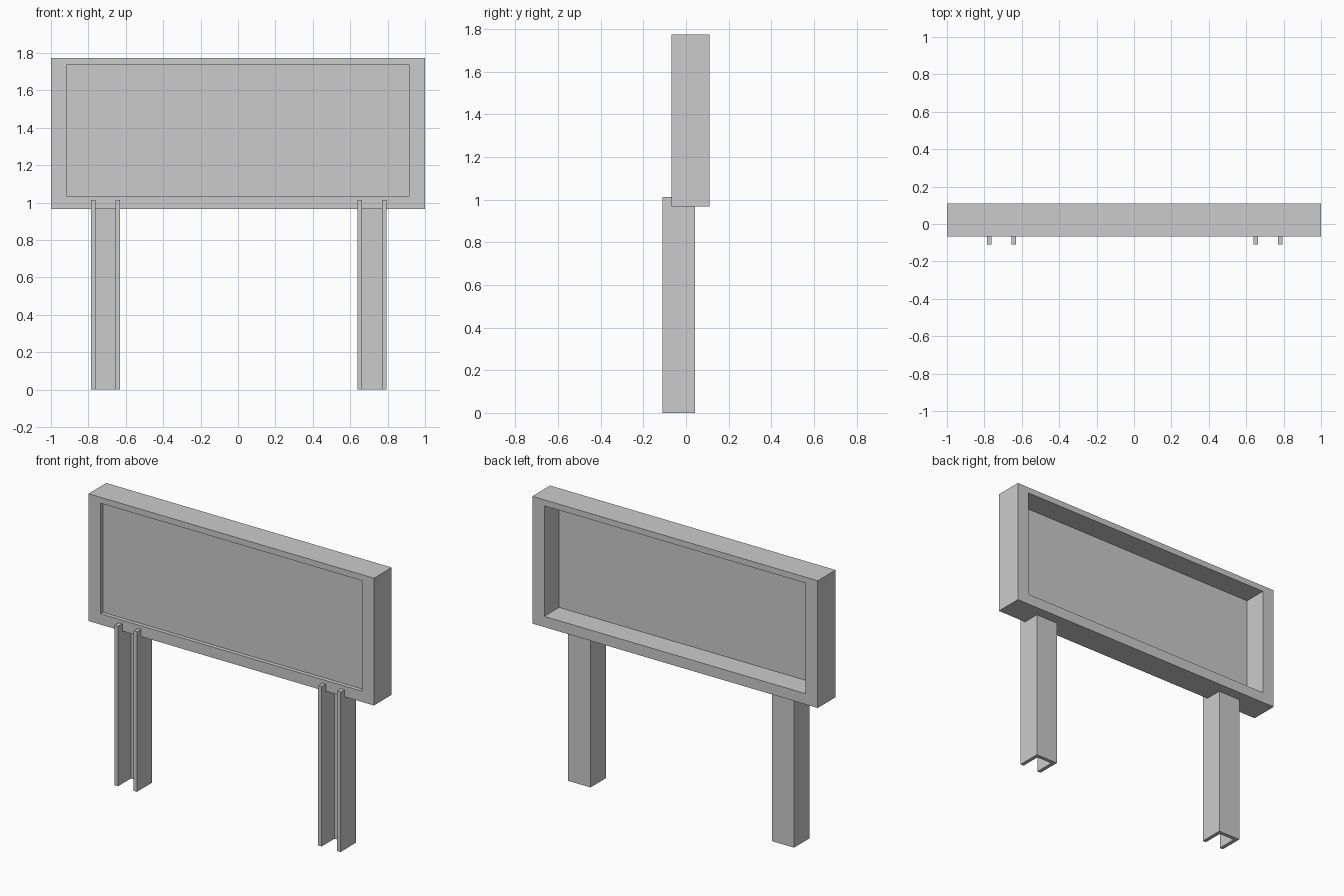
import bpy
import bmesh

if "Cube" in bpy.data.objects:
    bpy.data.objects.remove(bpy.data.objects["Cube"])

# Shared sizes
FRONT, BACK = -0.068, 0.11
OUTER = (-1.0, 1.0, 0.967, 1.773)
INNER = (-0.916, 0.916, 1.035, 1.735)
PANEL_Y, PANEL_T = -0.043, 0.004


def finish(name, bm):
    bmesh.ops.recalc_face_normals(bm, faces=bm.faces[:])
    mesh = bpy.data.meshes.new(name)
    bm.to_mesh(mesh)
    bm.free()
    obj = bpy.data.objects.new(name, mesh)
    bpy.context.collection.objects.link(obj)
    return obj


def rect(bm, bounds, y):
    x0, x1, z0, z1 = bounds
    return [bm.verts.new((x, y, z)) for x, z in
            ((x0, z0), (x1, z0), (x1, z1), (x0, z1))]


def bridge(bm, a, b):
    for i in range(len(a)):
        j = (i + 1) % len(a)
        bm.faces.new((a[i], a[j], b[j], b[i]))


# Deep rectangular frame: four loops bridged in a ring
bm = bmesh.new()
loops = [rect(bm, OUTER, FRONT), rect(bm, OUTER, BACK),
         rect(bm, INNER, BACK), rect(bm, INNER, FRONT)]
for i in range(4):
    bridge(bm, loops[i], loops[(i + 1) % 4])
finish("sign_frame", bm)

# Thin panel set just behind the front edge of the frame
bm = bmesh.new()
front = rect(bm, INNER, PANEL_Y)
back = rect(bm, INNER, PANEL_Y + PANEL_T)
bridge(bm, front, back)
bm.faces.new(front)
bm.faces.new(back)
finish("sign_panel", bm)


# Channel-section posts, open towards the front
def channel_post(name, cx):
    h, t, y0, y1, height = 0.078, 0.024, -0.11, 0.043, 1.013
    profile = [(-h, y0), (-h + t, y0), (-h + t, y1 - t), (h - t, y1 - t),
               (h - t, y0), (h, y0), (h, y1), (-h, y1)]
    bm = bmesh.new()
    base = bm.faces.new([bm.verts.new((cx + x, y, 0)) for x, y in profile])
    top = bmesh.ops.extrude_face_region(bm, geom=[base], use_keep_orig=True)
    verts = [g for g in top["geom"] if isinstance(g, bmesh.types.BMVert)]
    bmesh.ops.translate(bm, vec=(0, 0, height), verts=verts)
    finish(name, bm)


channel_post("left_post", -0.709)
channel_post("right_post", 0.717)
